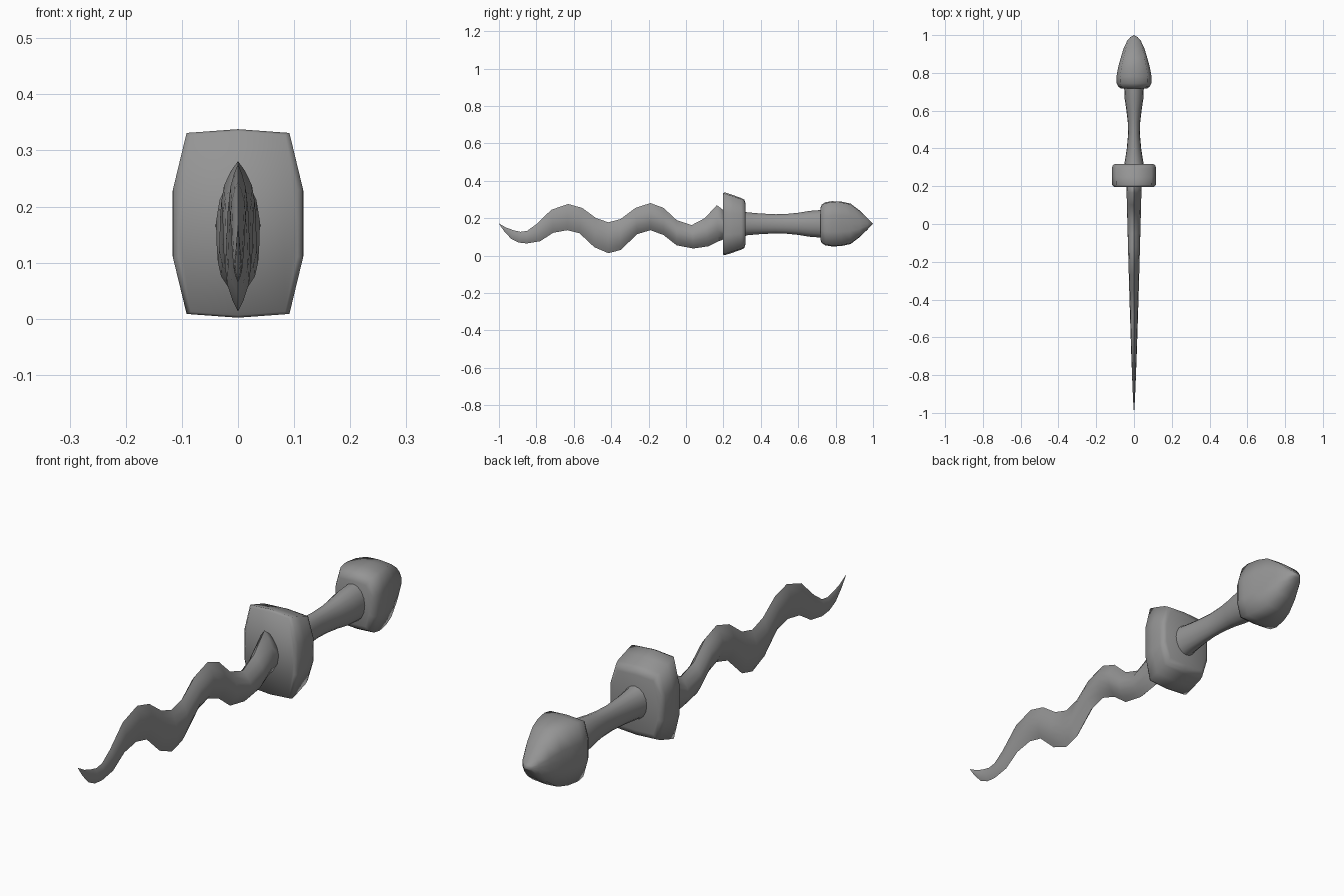
import bpy, bmesh, math

if "Cube" in bpy.data.objects:
    bpy.data.objects.remove(bpy.data.objects["Cube"])

CZ = 0.17  # height of the handle axis

# Dark grey metal
metal = bpy.data.materials.new("dark_grey")
metal.diffuse_color = (0.3, 0.3, 0.3, 1)
metal.use_nodes = True
metal.node_tree.nodes["Principled BSDF"].inputs["Base Color"].default_value = metal.diffuse_color


def loft(name, rings, angle):
    """Skin a list of equal-length point rings, with capped ends."""
    bm = bmesh.new()
    loops = [[bm.verts.new(p) for p in r] for r in rings]
    n = len(loops[0])
    for a, b in zip(loops, loops[1:]):
        for i in range(n):
            j = (i + 1) % n
            bm.faces.new((a[i], a[j], b[j], b[i]))
    bm.faces.new(loops[0])
    bm.faces.new(loops[-1])
    bmesh.ops.remove_doubles(bm, verts=bm.verts, dist=0.0005)
    bmesh.ops.recalc_face_normals(bm, faces=bm.faces)
    me = bpy.data.meshes.new(name)
    bm.to_mesh(me)
    bm.free()
    me.materials.append(metal)
    ob = bpy.data.objects.new(name, me)
    bpy.context.collection.objects.link(ob)
    bpy.ops.object.select_all(action='DESELECT')
    ob.select_set(True)
    bpy.context.view_layer.objects.active = ob
    bpy.ops.object.shade_smooth_by_angle(angle=math.radians(angle))
    return ob


def sections(outline, stations):
    """Scale a unit outline by half width and half height at each y."""
    return [[(x * hx, y, CZ + z * hz) for x, z in outline] for y, hx, hz in stations]


# Bulging block outline shared by guard and pommel
quarter = [(0, 1), (0.79, 0.96), (1, 0.36), (1, 0)]
right = quarter + [(x, -z) for x, z in quarter[-2::-1]]
block = right + [(-x, z) for x, z in right[-2:0:-1]]
oval = [(math.sin(2 * math.pi * i / 16), math.cos(2 * math.pi * i / 16)) for i in range(16)]

# Wavy blade: upper edge y, z then lower edge y, z
edges = [
    (-1, .172, -1, .17), (-.96, .149, -.972, .13), (-.92, .135, -.935, .09),
    (-.885, .127, -.895, .07), (-.85, .132, -.85, .065), (-.80, .168, -.78, .077),
    (-.72, .245, -.71, .122), (-.63, .276, -.635, .136),
    (-.555, .255, -.57, .12), (-.48, .20, -.49, .045), (-.415, .178, -.415, .013),
    (-.35, .195, -.35, .03), (-.27, .255, -.26, .115), (-.19, .281, -.19, .136),
    (-.12, .255, -.12, .11), (-.05, .19, -.05, .055), (.03, .163, .04, .038),
    (.10, .20, .12, .05), (.165, .27, .17, .075), (.21, .235, .21, .09)]
lens = [0, .12, .3, .5, .7, .88, 1]
lens = [(t, 1) for t in lens] + [(t, -1) for t in lens[-2:0:-1]]
rings = []
for y0, z0, y1, z1 in edges:
    w = 0.04 * max(0, ((y0 + y1) / 2 + 1) / 1.2) ** 0.75
    rings.append([(s * w * (1 - (2 * t - 1) ** 2), y0 + (y1 - y0) * t, z0 + (z1 - z0) * t)
                  for t, s in lens])
loft("blade", rings, 80)

# Guard tapering towards the grip
loft("guard", sections(block, [
    (.197, .106, .164), (.207, .116, .168), (.25, .117, .154),
    (.295, .117, .138), (.311, .112, .130), (.318, .100, .110)]), 80)

# Waisted grip, flared where it meets the guard
loft("grip", sections(oval, [
    (.30, .054, .07), (.33, .049, .061), (.40, .038, .055), (.48, .031, .051),
    (.54, .033, .053), (.60, .040, .059), (.66, .049, .069), (.70, .051, .072),
    (.74, .053, .075)]), 60)

# Pointed pommel
loft("pommel", sections(block, [
    (.718, .070, .085), (.726, .082, .103), (.745, .092, .115), (.78, .093, .121),
    (.83, .084, .119), (.88, .070, .108), (.93, .055, .070), (.97, .036, .031),
    (.99, .019, .010), (1.0, 0, 0)]), 80)
